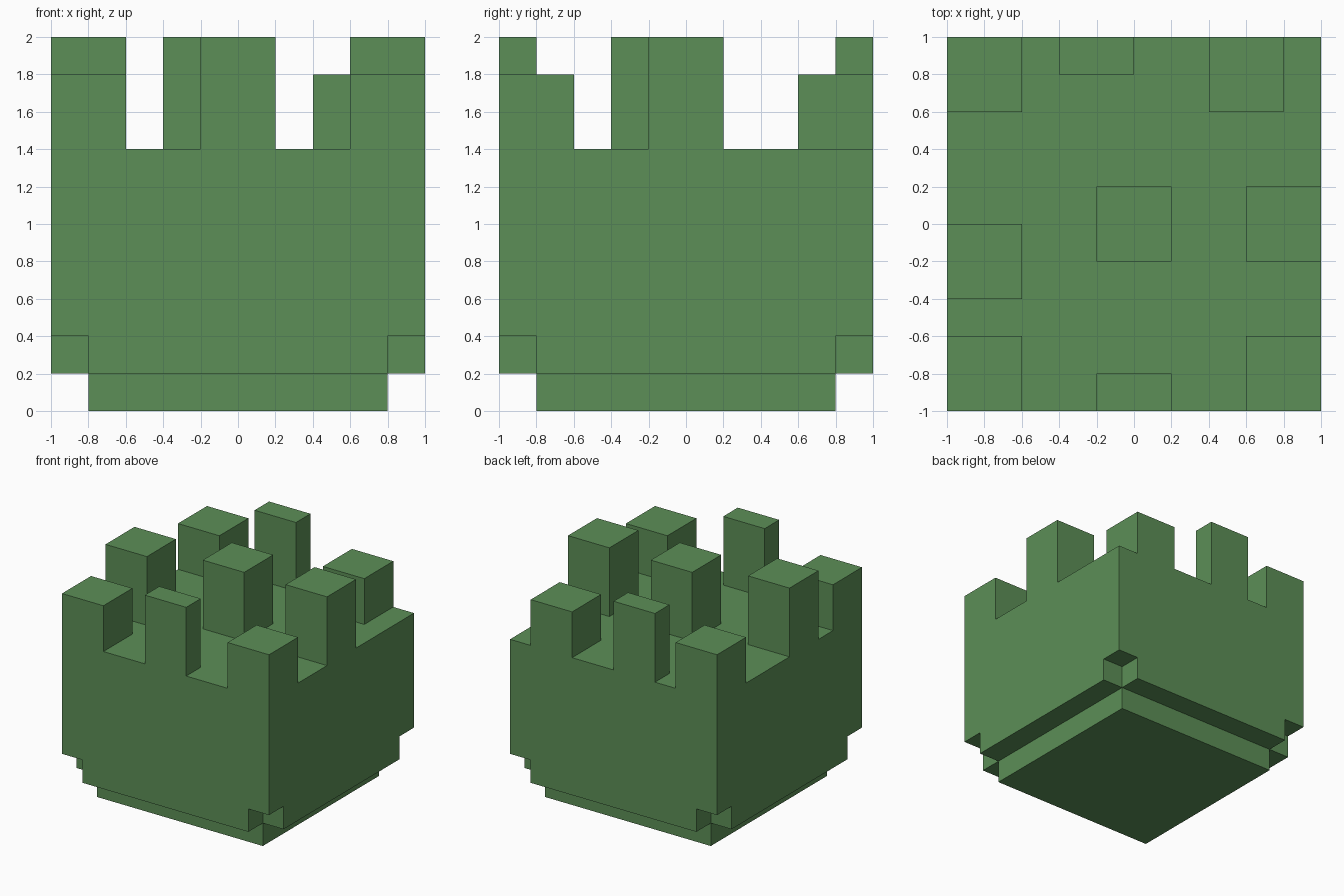
import bpy, bmesh
from mathutils import Vector

if "Cube" in bpy.data.objects:
    bpy.data.objects.remove(bpy.data.objects["Cube"])

CELL = 0.2
N = 10

green = bpy.data.materials.new("leaf_green")
green.diffuse_color = (0.107, 0.275, 0.095, 1)
green.use_nodes = True
green.node_tree.nodes["Principled BSDF"].inputs["Base Color"].default_value = green.diffuse_color

# Posts in grid cells: x0, x1, y0, y1, top level
POSTS = [
    (0, 2, 0, 2, 9), (8, 10, 0, 2, 9),      # front corners
    (4, 6, 0, 1, 10),                       # front thin post
    (0, 2, 3, 5, 10), (8, 10, 4, 6, 10),    # side posts
    (4, 6, 4, 6, 10),                       # centre post
    (0, 2, 8, 10, 9), (7, 9, 8, 10, 9),     # back posts
    (3, 5, 9, 10, 10),                      # back thin post
]


def solid(x, y, z):
    """True where the block is filled."""
    if not (0 <= x < N and 0 <= y < N and 0 <= z < N):
        return False
    rim_x, rim_y = x in (0, N - 1), y in (0, N - 1)
    if z == 0:                              # inset foot
        return not (rim_x or rim_y)
    if z == 1:                              # notched lower corners
        return not (rim_x and rim_y)
    if z < 7:                               # main body
        return True
    return any(a <= x < b and c <= y < d and z < top for a, b, c, d, top in POSTS)


# Skin the filled cells with outward faces, then merge the flat areas
bm = bmesh.new()
for x in range(N):
    for y in range(N):
        for z in range(N):
            if not solid(x, y, z):
                continue
            for axis in range(3):
                for side in (-1, 1):
                    n = Vector((0, 0, 0))
                    n[axis] = side
                    if solid(x + int(n.x), y + int(n.y), z + int(n.z)):
                        continue
                    u, v = Vector((0, 0, 0)), Vector((0, 0, 0))
                    u[(axis + 1) % 3] = 0.5
                    v[(axis + 2) % 3] = 0.5 * side
                    c = Vector((x + 0.5, y + 0.5, z + 0.5)) + n * 0.5
                    ring = (c - u - v, c + u - v, c + u + v, c - u + v)
                    bm.faces.new([bm.verts.new((p - Vector((N / 2, N / 2, 0))) * CELL)
                                  for p in ring])
bmesh.ops.remove_doubles(bm, verts=bm.verts, dist=0.001)
bmesh.ops.dissolve_limit(bm, angle_limit=0.01, verts=bm.verts, edges=bm.edges)

mesh = bpy.data.meshes.new("grass_block")
bm.to_mesh(mesh)
bm.free()
mesh.materials.append(green)
bpy.context.collection.objects.link(bpy.data.objects.new("grass_block", mesh))
